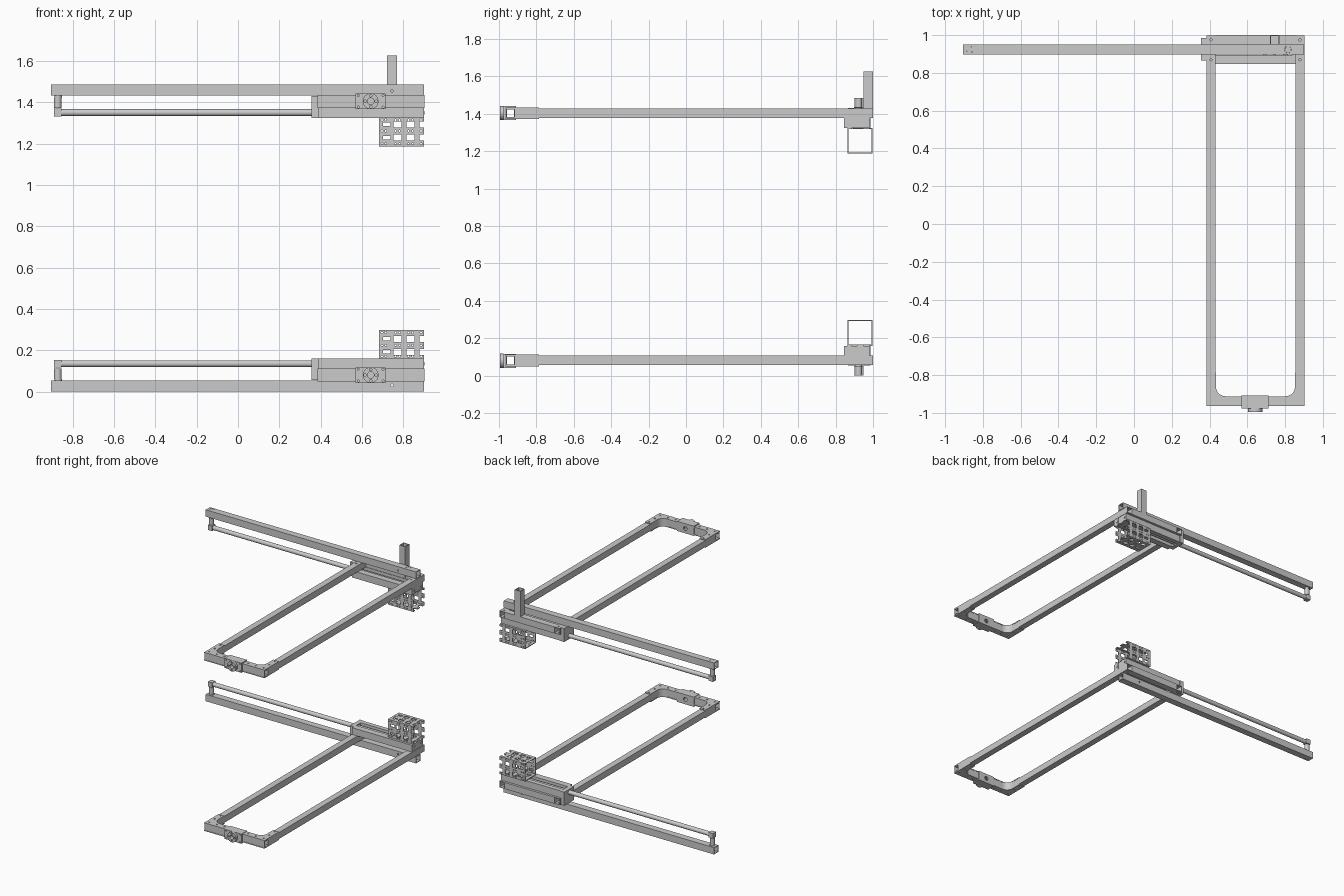
import bpy, bmesh, math
from mathutils import Matrix, Vector

if "Cube" in bpy.data.objects:
    bpy.data.objects.remove(bpy.data.objects["Cube"])

H = 1.485          # the upper unit is the lower one mirrored inside this height
parts = []


def finish(bm, name, keep=True):
    bmesh.ops.recalc_face_normals(bm, faces=bm.faces[:])
    me = bpy.data.meshes.new(name)
    bm.to_mesh(me)
    bm.free()
    ob = bpy.data.objects.new(name, me)
    bpy.context.collection.objects.link(ob)
    if keep:
        parts.append(ob)
    return ob


def add_box(bm, lo, hi):
    lo, hi = Vector(lo), Vector(hi)
    m = Matrix.Translation((lo + hi) / 2) @ Matrix.Diagonal((*(hi - lo), 1))
    bmesh.ops.create_cube(bm, size=1, matrix=m)


def add_cyl(bm, c, r, length, axis, seg=24):
    rot = {'x': Matrix.Rotation(math.pi / 2, 4, 'Y'),
           'y': Matrix.Rotation(math.pi / 2, 4, 'X'), 'z': Matrix()}[axis]
    bmesh.ops.create_cone(bm, cap_ends=True, segments=seg, radius1=r, radius2=r,
                          depth=length, matrix=Matrix.Translation(c) @ rot)


def box(name, lo, hi):
    bm = bmesh.new()
    add_box(bm, lo, hi)
    return finish(bm, name)


def cyl(name, c, r, length, axis, seg=24):
    bm = bmesh.new()
    add_cyl(bm, c, r, length, axis, seg)
    return finish(bm, name)


def tube(name, lo, hi, axis, wall=0.004):
    """Hollow rectangular tube, open at both ends of the axis."""
    bm = bmesh.new()
    u, v = [i for i in range(3) if i != axis]
    rings = []
    for end in (lo[axis], hi[axis]):
        for w in (0, wall):
            ring = []
            for a, b in ((lo[u] + w, lo[v] + w), (hi[u] - w, lo[v] + w),
                         (hi[u] - w, hi[v] - w), (lo[u] + w, hi[v] - w)):
                p = [0, 0, 0]
                p[axis], p[u], p[v] = end, a, b
                ring.append(bm.verts.new(p))
            rings.append(ring)
    for r, s in ((0, 2), (1, 3), (0, 1), (2, 3)):
        for i in range(4):
            j = (i + 1) % 4
            bm.faces.new((rings[r][i], rings[r][j], rings[s][j], rings[s][i]))
    return finish(bm, name)


def prism(name, pts, z0, z1):
    bm = bmesh.new()
    f = bm.faces.new([bm.verts.new((x, y, z0)) for x, y in pts])
    g = bmesh.ops.extrude_face_region(bm, geom=[f])
    bmesh.ops.translate(bm, vec=(0, 0, z1 - z0),
                        verts=[e for e in g['geom'] if isinstance(e, bmesh.types.BMVert)])
    return finish(bm, name)


def cut(ob, boxes=(), cyls=()):
    bm = bmesh.new()
    for lo, hi in boxes:
        add_box(bm, lo, hi)
    for c in cyls:
        add_cyl(bm, *c)
    cutter = finish(bm, 'cutter', keep=False)
    cutter.hide_render = True
    mod = ob.modifiers.new('holes', 'BOOLEAN')
    mod.operation, mod.solver, mod.object = 'DIFFERENCE', 'EXACT', cutter
    bpy.context.view_layer.objects.active = ob
    bpy.ops.object.modifier_apply(modifier=mod.name)
    bpy.data.objects.remove(cutter)


# long slide rail with pivot and bolt holes
rail = tube('long_rail', (-0.905, 0.897, 0), (0.90, 0.949, 0.053), 0)
cut(rail, cyls=[((-0.87, 0.923, 0.026), 0.018, 0.2, 'z'), ((0.815, 0.923, 0.026), 0.018, 0.2, 'z'),
                ((0.745, 0.923, 0.03), 0.006, 0.2, 'y', 12)])
for x in (-0.87, 0.815):
    cyl('pivot_pin', (x, 0.923, 0.031), 0.0175, 0.06, 'z')

# push rod with its end knuckle
cyl('push_rod', (0.005, 0.921, 0.135), 0.0165, 1.75, 'x')
box('rod_end_block', (-0.89, 0.902, 0.116), (-0.853, 0.940, 0.154))
cyl('rod_end_post', (-0.872, 0.921, 0.087), 0.018, 0.05, 'z')

# drive housing: two side bars and end blocks around the rod
housing = [((0.387, 0.846, 0.107), (0.90, 0.894, 0.16)),
           ((0.387, 0.947, 0.107), (0.90, 0.982, 0.16))]
for lo, hi in housing:
    box('housing_side_bar', lo, hi)
box('housing_front_block', (0.355, 0.866, 0.055), (0.389, 0.986, 0.16))
tail = box('housing_rear_block', (0.84, 0.894, 0.107), (0.899, 0.947, 0.159))
for y in (0.882, 0.962):
    cyl('housing_screw', (0.90, y, 0.135), 0.008, 0.006, 'x', 12)

# arm frame
X0, X1, Z0, Z1 = 0.384, 0.902, 0.057, 0.107
for x in (X0, X1 - 0.048):
    arm = tube('frame_arm', (x, -0.914, Z0), (x + 0.048, 0.999, Z1), 1)
    cut(arm, cyls=[((x + 0.024, y, 0.08), 0.006, 0.2, 'z', 12) for y in (0.87, 0.975)])
tube('frame_back_bar', (X0 + 0.048, 0.951, Z0), (X1 - 0.048, 1.0, Z1), 0)
front_bar = tube('frame_front_bar', (X0, -0.962, Z0), (X1, -0.914, Z1), 0)

# rounded U plates joining the arms to the front bar
R, xi0, xi1, yi = 0.05, X0 + 0.05, X1 - 0.05, -0.912
arc = [(R * math.sin(a), R * math.cos(a)) for a in [i * math.pi / 16 for i in range(9)]]
left = [(xi0 + R - dy, yi + R - dx) for dx, dy in arc]
right = [(xi1 - R + dy, yi + R - dx) for dx, dy in reversed(arc)]
outline = [(X0, -0.785), (X0, -0.964), (X1, -0.964), (X1, -0.785), (xi1, -0.785)]
outline += list(reversed(right)) + list(reversed(left)) + [(xi0, -0.785)]
bolts = [(x, y) for x in (X0 + 0.025, X1 - 0.025) for y in (-0.87, -0.80, -0.937)]
bolts += [(0.475, -0.937), (0.54, -0.937), (0.745, -0.937), (0.81, -0.937)]
for z0, z1 in ((0.050, 0.057), (0.107, 0.113)):
    plate = prism('corner_plate', outline, z0, z1)
    cut(plate, cyls=[((x, y, z0), 0.006, 0.05, 'z', 12) for x, y in bolts])
prism('corner_gusset', left + [(xi0 - 0.001, yi - 0.001)], Z0, Z1)
prism('corner_gusset', right + [(xi1 + 0.001, yi - 0.001)], Z0, Z1)

# bearing clamp and hub on the front bar
CX, CZ = 0.642, 0.08
clamp = tube('bearing_clamp', (0.568, -0.976, 0.042), (0.713, -0.908, 0.117), 0, 0.012)
hub = cyl('bearing_hub', (CX, -0.985, CZ), 0.038, 0.02, 'y', 32)
bore = ((CX, -0.94, CZ), 0.016, 0.2, 'y')
small = [((CX + 0.027 * math.cos(a), -0.985, CZ + 0.027 * math.sin(a)), 0.006, 0.04, 'y', 12)
         for a in [i * math.pi / 2 for i in range(4)]]
corner = [((CX + sx * 0.06, -0.975, CZ + sz * 0.028), 0.005, 0.03, 'y', 12)
          for sx in (-1, 1) for sz in (-1, 1)]
cut(hub, cyls=[bore] + small)
cut(clamp, cyls=[bore] + corner)
cut(front_bar, cyls=[bore])

# perforated box channel
channel = tube('perforated_channel', (0.682, 0.864, 0.16), (0.90, 0.998, 0.298), 0, 0.006)
cols = ((0.702, 0.737, 0.006), (0.753, 0.790, 0), (0.815, 0.853, 0), (0.878, 0.95, 0))
rounds = (0.697, 0.715, 0.762, 0.782, 0.825, 0.845, 0.886)
boxes, cyls = [], []
for a, b, s in cols:
    for z in (0.178, 0.241):
        boxes.append(((a, 0.8, z + s), (b, 1.1, z + 0.029 - s)))
for x in rounds:
    for z in (0.1705, 0.224, 0.286):
        cyls.append(((x, 0.93, z), 0.0045, 0.3, 'y', 10))
cut(channel, boxes, cyls)
boxes = [((a, y + s, 0.1), (b, y + 0.03 - s, 0.4)) for a, b, s in cols for y in (0.884, 0.948)]
cyls = [((x, 0.931, 0.23), 0.0045, 0.3, 'z', 10) for x in rounds]
cut(channel, boxes, cyls)

# smooth shading on round parts
for ob in parts:
    ob.data.shade_smooth()
    ob.data.set_sharp_from_angle(angle=math.radians(30))

# mirrored upper unit
flip = Matrix.Translation((0, 0, H)) @ Matrix.Diagonal((1, 1, -1, 1))
for ob in list(parts):
    me = ob.data.copy()
    me.transform(flip)
    me.flip_normals()
    top = bpy.data.objects.new('upper_' + ob.name, me)
    bpy.context.collection.objects.link(top)

# upright post on the upper unit only
tube('upright_post', (0.72, 0.95, 1.38), (0.77, 1.0, 1.626), 2)
